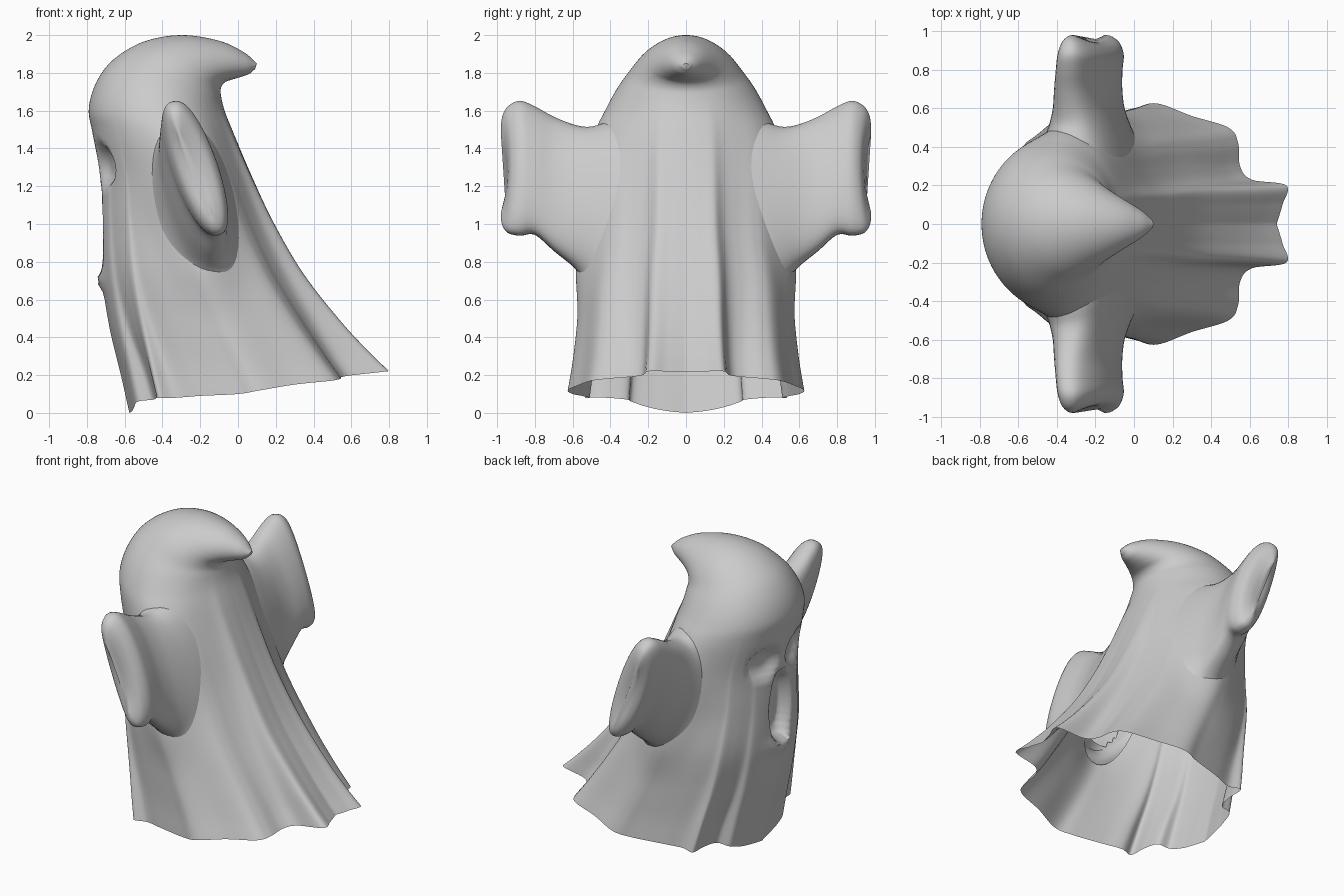
import bpy, bmesh, math
from mathutils import Vector

cube = bpy.data.objects.get("Cube")
if cube:
    bpy.data.objects.remove(cube)

cloth = bpy.data.materials.new("pale_grey_cloth")
cloth.use_nodes = True
colour = (0.6, 0.6, 0.6, 1)
cloth.diffuse_color = colour
cloth.node_tree.nodes["Principled BSDF"].inputs["Base Color"].default_value = colour


def spline(points, steps):
    """Smooth curve through tuples of any length."""
    p = [Vector(q) for q in points]
    p = [p[0] * 2 - p[1]] + p + [p[-1] * 2 - p[-2]]
    out = []
    for a, b, c, d in zip(p, p[1:], p[2:], p[3:]):
        for i in range(steps):
            t = i / steps
            out.append(0.5 * (2 * b + (c - a) * t + (2 * a - 5 * b + 4 * c - d) * t * t
                              + (3 * b - a - 3 * c + d) * t ** 3))
    out.append(p[-2])
    return out


def smooth(t):
    t = max(0, min(1, t))
    return t * t * (3 - 2 * t)


def loft(name, rings):
    """Skin closed rings, leaving the first open and closing the last."""
    bm = bmesh.new()
    rows = [[bm.verts.new(co) for co in ring] for ring in rings]
    n = len(rows[0])
    for low, high in zip(rows, rows[1:]):
        for i in range(n):
            j = (i + 1) % n
            bm.faces.new((low[i], low[j], high[j], high[i]))
    bm.faces.new(rows[-1])
    bmesh.ops.recalc_face_normals(bm, faces=bm.faces)
    mesh = bpy.data.meshes.new(name)
    bm.to_mesh(mesh)
    bm.free()
    mesh.materials.append(cloth)
    obj = bpy.data.objects.new(name, mesh)
    bpy.context.collection.objects.link(obj)
    bpy.ops.object.select_all(action="DESELECT")
    obj.select_set(True)
    bpy.context.view_layer.objects.active = obj
    bpy.ops.object.shade_smooth_by_angle(angle=math.radians(60))
    return obj


# Half of the wavy hem, from the face side round to the trailing tail
hem = spline([
    (-.575, 0, 0), (-.56, .1, .01), (-.55, .2, .03), (-.53, .29, .06),
    (-.45, .31, .07), (-.43, .42, .08), (-.42, .53, .08), (-.33, .51, .08),
    (-.2, .55, .09), (0, .6, .1), (.12, .625, .12), (.3, .56, .15),
    (.49, .5, .17), (.54, .42, .18), (.55, .3, .19), (.61, .23, .2),
    (.79, .2, .22), (.77, .1, .22), (.74, 0, .22)], 7)

# Body sections: face-side x and z, tail-side x and z, half width, hem influence
sections = spline([
    (-.575, 0, .79, .22, .625, 1), (-.62, .2, .69, .32, .6, .92),
    (-.68, .45, .54, .49, .575, .72), (-.72, .72, .35, .74, .55, .52),
    (-.73, 1, .2, 1, .5, .38), (-.73, 1.25, .08, 1.25, .48, .26),
    (-.77, 1.48, -.02, 1.48, .46, .13), (-.79, 1.61, -.07, 1.6, .42, .04),
    (-.75, 1.75, -.09, 1.68, .365, 0), (-.66, 1.87, -.09, 1.72, .305, 0),
    (-.5, 1.965, -.07, 1.75, .245, 0), (-.3, 2, -.03, 1.765, .18, 0),
    (-.1, 1.97, .02, 1.78, .115, 0), (.03, 1.91, .06, 1.795, .065, 0),
    (.1, 1.85, .09, 1.82, .02, 0)], 7)

# Face hollows: y, z, half width, half height, depth, softness
hollows = [(0, .96, .11, .24, .09, .7), (.16, 1.31, .13, .12, .055, 1.2),
           (-.16, 1.31, .13, .12, .055, 1.2)]


def shoulder_distance(x, z):
    """Distance from the arm's slanted root oval, one at its rim."""
    dx, dz = x + .23, z - 1.1
    along = dz * .975 - dx * .22
    across = dx * .975 + dz * .22
    return math.hypot(along / .42, across / .2)


def body_point(h, s):
    fx, fz, bx, bz, width, wave = s
    hu, hv = (h.x - .1075) / .6825, h.y / .625
    # Folds fade faster on the face side
    wave = max(0, wave) ** (1 + 1.1 * smooth(.5 - hu))
    a = math.atan2(hv, hu)
    u = math.cos(a) * (1 - wave) + hu * wave
    v = math.sin(a) * (1 - wave) + hv * wave
    lift = (h.z - .11 * (hu + 1)) * wave
    x = fx + (bx - fx) * (u + 1) / 2
    z = fz + (bz - fz) * (u + 1) / 2 + lift
    y = v * width
    # Swelling where the arm joins
    y += .05 * v * math.exp(-(shoulder_distance(x, z) / 1.1) ** 4)
    if u < 0:
        for cy, cz, ry, rz, depth, soft in hollows:
            d = ((y - cy) / ry) ** 2 + ((z - cz) / rz) ** 2
            x += depth * smooth((1.25 - d) / soft)
        # Lower lip
        x -= .035 * math.exp(-(y / .12) ** 2 - ((z - .71) / .05) ** 2)
    return Vector((x, y, z))


body_rings = []
for s in sections:
    half = [body_point(h, s) for h in hem]
    mirror = [Vector((p.x, -p.y, p.z)) for p in half[-2:0:-1]]
    body_rings.append(half + mirror)
body = loft("draped_body", body_rings)

# Arm sections: distance out, upper x and z, lower x and z, half thickness, end dip
arm = spline([
    (.48, -.32, 1.53, -.13, .66, .22, 0), (.53, -.33, 1.51, -.13, .71, .185, 0),
    (.6, -.34, 1.525, -.13, .78, .155, 0), (.7, -.35, 1.565, -.125, .86, .135, 0),
    (.8, -.35, 1.62, -.115, .945, .125, 0), (.88, -.345, 1.65, -.105, .94, .12, .01),
    (.945, -.34, 1.62, -.11, .955, .095, .025), (.975, -.33, 1.56, -.13, 1, .055, .035),
    (.98, -.31, 1.47, -.15, 1.06, .015, .035)], 4)


def arm_ring(s, side):
    out, tx, tz, bx, bz, thick, dip = s
    ring = []
    for i in range(48):
        a = math.tau * i / 48
        c, n = math.cos(a), math.sin(a)
        n = math.copysign(abs(n) ** .8, n)
        t = (1 - c) / 2
        ring.append(Vector((tx + (bx - tx) * t + n * thick * .95,
                            side * (out - dip * (1 - c * c)),
                            tz + (bz - tz) * t + n * thick * .22)))
    return ring


for name, side in (("front_arm", -1), ("back_arm", 1)):
    rings = [arm_ring(s, side) for s in arm]
    # Lay the root rim on the body and ease the next rings out from it
    root = []
    for p in rings[0]:
        hit, spot, _, _ = body.ray_cast(Vector((p.x, side * 2, p.z)), Vector((0, -side, 0)))
        root.append(spot.y - side * .01 if hit else p.y)
    for k in range(8):
        for p, y in zip(rings[k], root):
            p.y += (y - side * .48) * (1 - k / 8) ** 2
    loft(name, rings)

# Open the body into the hollow arms
bm = bmesh.new()
bm.from_mesh(body.data)
inside = [f for f in bm.faces
          if abs(f.calc_center_median().y) > .3
          and shoulder_distance(f.calc_center_median().x, f.calc_center_median().z) < .75]
bmesh.ops.delete(bm, geom=inside, context="FACES")
bm.to_mesh(body.data)
bm.free()
